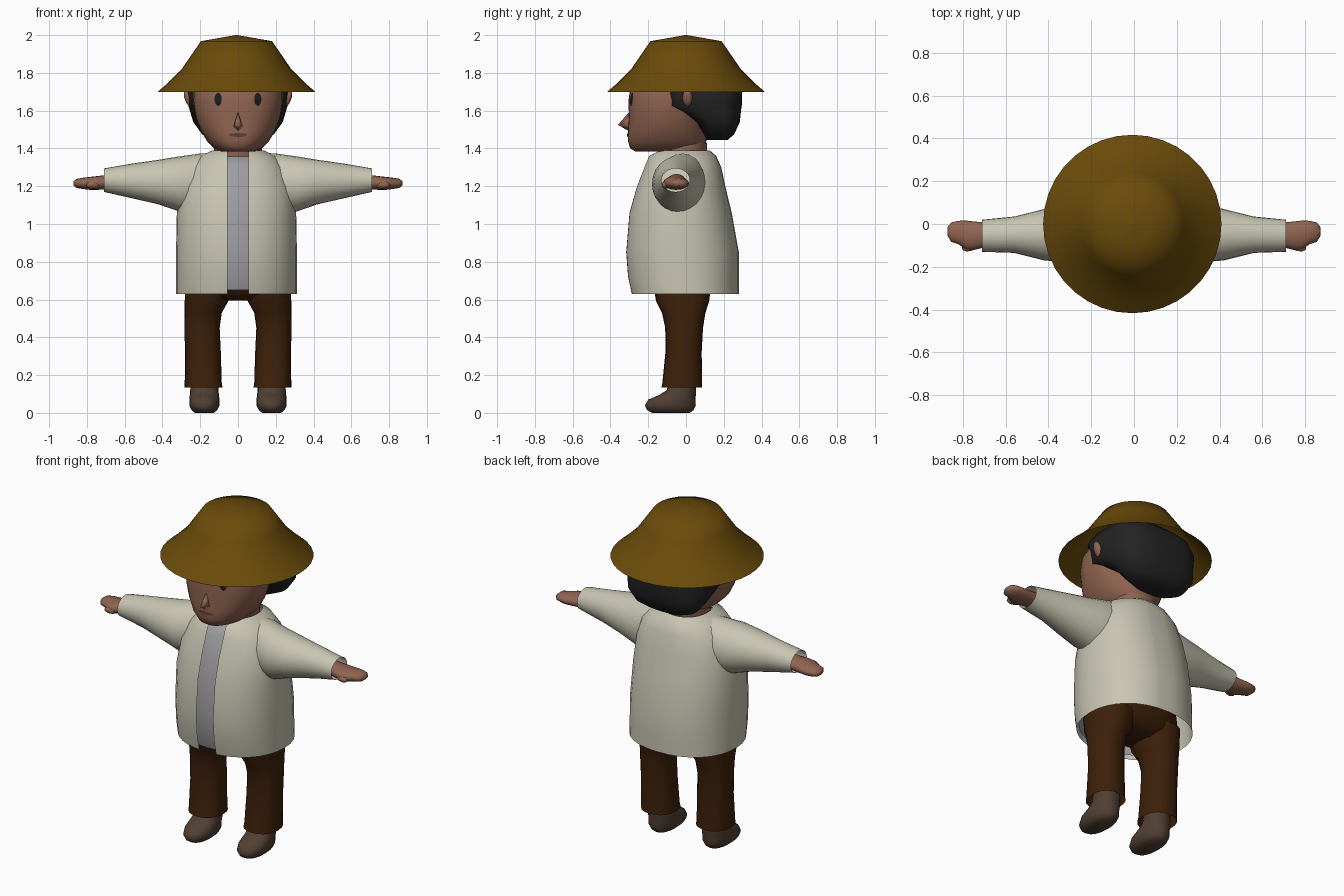
import bpy, bmesh, math
from mathutils import Vector
from mathutils.bvhtree import BVHTree

if "Cube" in bpy.data.objects:
    bpy.data.objects.remove(bpy.data.objects["Cube"])


def mat(name, r, g, b):
    m = bpy.data.materials.new(name)
    m.diffuse_color = (r, g, b, 1)
    m.use_nodes = True
    m.node_tree.nodes["Principled BSDF"].inputs["Base Color"].default_value = m.diffuse_color
    return m


STRAW = mat("straw", .145, .07, .003)
CREAM = mat("cream_cloth", .58, .56, .45)
SKIN = mat("skin", .28, .128, .082)
BROWN = mat("brown_cloth", .047, .0145, .003)
SHOE = mat("shoe_leather", .08, .05, .032)
HAIR = mat("black_hair", .017, .017, .017)
GREY = mat("grey_shirt", .34, .34, .36)
EYE = mat("eye_black", .012, .012, .012)
LIP = mat("lip", .13, .05, .035)


def finish(bm, name, m, angle=50):
    bmesh.ops.recalc_face_normals(bm, faces=bm.faces)
    me = bpy.data.meshes.new(name)
    bm.to_mesh(me)
    bm.free()
    ob = bpy.data.objects.new(name, me)
    bpy.context.collection.objects.link(ob)
    me.materials.append(m)
    bpy.ops.object.select_all(action='DESELECT')
    ob.select_set(True)
    bpy.context.view_layer.objects.active = ob
    bpy.ops.object.shade_smooth_by_angle(angle=math.radians(angle))
    return ob


def loft(rings, axis='z', n=28, power=2.0, caps=True):
    """Rings are (position, centre a, centre b, radius a, radius b) along an axis."""
    bm = bmesh.new()
    loops = []
    for t, ca, cb, ra, rb in rings:
        loop = []
        for i in range(n):
            w = 2 * math.pi * i / n
            c, s = math.cos(w), math.sin(w)
            a = ca + ra * math.copysign(abs(c) ** (2 / power), c)
            b = cb + rb * math.copysign(abs(s) ** (2 / power), s)
            loop.append(bm.verts.new((a, b, t) if axis == 'z' else (t, a, b)))
        loops.append(loop)
    for l0, l1 in zip(loops, loops[1:]):
        for i in range(n):
            j = (i + 1) % n
            bm.faces.new((l0[i], l0[j], l1[j], l1[i]))
    if caps:
        bm.faces.new(loops[0])
        bm.faces.new(loops[-1])
    return bm


def mirror_x(bm):
    """Copy a part to the other side."""
    geo = bmesh.ops.duplicate(bm, geom=bm.verts[:] + bm.edges[:] + bm.faces[:])["geom"]
    for v in geo:
        if isinstance(v, bmesh.types.BMVert):
            v.co.x *= -1
    return bm


def ball(place):
    """Sphere whose unit points are moved by a rule."""
    bm = bmesh.new()
    bmesh.ops.create_uvsphere(bm, u_segments=12, v_segments=8, radius=1)
    for v in bm.verts:
        v.co = place(*v.co)
    return bm


# Hat: open revolved shell with a low pointed crown
bm = loft([(1.70, -.008, 0, .417, .417), (1.745, -.008, 0, .365, .365), (1.82, -.008, 0, .29, .29),
           (1.89, -.008, 0, .242, .242), (1.968, -.008, 0, .188, .188), (1.985, -.008, 0, .09, .09),
           (2.0, -.008, 0, .006, .006)], n=36, caps=False)
bmesh.ops.holes_fill(bm, edges=[e for e in bm.edges if e.is_boundary and e.verts[0].co.z > 1.99])
finish(bm, "hat", STRAW)

# Head
bm = loft([(1.385, 0, -.10, .09, .17), (1.40, 0, -.10, .125, .195), (1.44, 0, -.10, .165, .208),
           (1.50, 0, -.10, .20, .207), (1.57, 0, -.095, .225, .207), (1.65, 0, -.09, .237, .215),
           (1.72, 0, -.07, .235, .225), (1.80, 0, -.03, .20, .20), (1.87, 0, 0, .11, .11)],
          n=36, power=2.2)
tree = BVHTree.FromBMesh(bm)
finish(bm, "head", SKIN)

# Hair wraps the back and sides of the head
bm = loft([(1.445, 0, .165, .12, .055), (1.475, 0, .175, .19, .08), (1.54, 0, .165, .237, .12),
           (1.59, 0, .12, .252, .17), (1.625, 0, .075, .262, .22), (1.70, 0, .07, .268, .228),
           (1.77, 0, .035, .25, .235), (1.83, 0, 0, .20, .20), (1.89, 0, 0, .10, .10)],
          n=32, power=3.0)
finish(bm, "hair", HAIR)

# Ears
bm = ball(lambda x, y, z: (.264 + .02 * x + .012 * z, .008 + .026 * y, 1.667 + .045 * z))
finish(mirror_x(bm), "ears", SKIN)

# Nose: small soft wedge
bm = bmesh.new()
top, tip = bm.verts.new((0, -.295, 1.60)), bm.verts.new((0, -.36, 1.525))
l, r, u = [bm.verts.new(p) for p in ((-.032, -.285, 1.515), (.032, -.285, 1.515), (0, -.30, 1.49))]
for f in ((top, l, tip), (top, tip, r), (l, u, tip), (u, r, tip), (top, r, u), (top, u, l)):
    bm.faces.new(f)
finish(bm, "nose", SKIN, 180)


def decal(name, cx, cz, rx, rz, m, twin=False):
    """Thin oval laid on the face surface."""
    bm = bmesh.new()

    def put(x, z):
        hit = tree.ray_cast(Vector((x, -1, z)), Vector((0, 1, 0)))[0]
        return bm.verts.new((x, hit.y - .004, z))
    mid = put(cx, cz)
    ring = [put(cx + rx * math.cos(i * math.pi / 8), cz + rz * math.sin(i * math.pi / 8)) for i in range(16)]
    for i in range(16):
        bm.faces.new((mid, ring[i], ring[(i + 1) % 16]))
    if twin:
        mirror_x(bm)
    bm.normal_update()
    bmesh.ops.reverse_faces(bm, faces=[f for f in bm.faces if f.normal.y > 0])
    me = bpy.data.meshes.new(name)
    bm.to_mesh(me)
    bm.free()
    me.materials.append(m)
    bpy.context.collection.objects.link(bpy.data.objects.new(name, me))


decal("eyes", .105, 1.66, .019, .035, EYE, True)
decal("mouth", 0, 1.471, .05, .01, LIP)

# Neck
finish(loft([(1.30, 0, -.02, .11, .11), (1.37, 0, -.015, .13, .125), (1.43, 0, -.015, .125, .125)]), "neck", SKIN)

# Jacket body, open hem and open front
body = [(.63, -.008, -.005, .32, .285), (.72, -.008, -.015, .32, .295), (.85, -.008, -.02, .32, .30),
        (1.06, -.008, -.03, .316, .272), (1.20, -.004, -.027, .30, .235), (1.30, 0, -.018, .26, .205),
        (1.36, 0, -.02, .20, .18), (1.39, 0, -.01, .135, .135)]


def slit(bm, half, keep_inside):
    """Keep or remove an upright strip at the front."""
    for s in (-1, 1):
        bmesh.ops.bisect_plane(bm, geom=bm.verts[:] + bm.edges[:] + bm.faces[:],
                               plane_co=(s * half, 0, 0), plane_no=(1, 0, 0))
    dead = []
    for f in bm.faces:
        c = f.calc_center_median()
        if (abs(c.x) < half and c.y < 0) != keep_inside:
            dead.append(f)
    bmesh.ops.delete(bm, geom=dead, context='FACES')


bm = loft(body, n=32, power=2.2, caps=False)
slit(bm, .055, False)
finish(bm, "jacket_body", CREAM)

# Shirt front behind the opening
bm = loft([(z - (.03 if z > 1.35 else -.02 if z < .7 else 0), a, b, ra - .015, rb - .012)
           for z, a, b, ra, rb in body], n=32, power=2.2, caps=False)
slit(bm, .22, True)
finish(bm, "shirt_front", GREY)

# Sleeves
bm = loft([(.08, -.01, 1.23, .11, .15), (.20, -.02, 1.213, .13, .16), (.31, -.045, 1.212, .135, .146),
           (.42, -.05, 1.222, .12, .118), (.56, -.05, 1.228, .085, .092), (.71, -.055, 1.232, .075, .062)],
          axis='x', n=24, caps=False)
finish(mirror_x(bm), "sleeves", CREAM)

# Hands and thumbs
bm = loft([(.64, -.05, 1.225, .05, .04), (.71, -.052, 1.22, .06, .038), (.75, -.055, 1.217, .067, .036),
           (.785, -.052, 1.215, .068, .034), (.82, -.04, 1.215, .055, .03), (.855, -.038, 1.215, .045, .024),
           (.872, -.035, 1.215, .02, .01)], axis='x', n=16)
finish(mirror_x(bm), "hands", SKIN)
bm = ball(lambda x, y, z: (.765 + .04 * x, -.105 + .022 * y - .008 * x, 1.207 + .02 * z))
finish(mirror_x(bm), "thumbs", SKIN)

# Trousers: hips and two legs, open at the cuffs
finish(loft([(.595, 0, -.02, .12, .09), (.63, 0, -.02, .26, .14), (.70, 0, -.02, .28, .17),
             (.82, 0, -.02, .26, .17)], power=2.4), "trouser_hips", BROWN)
bm = loft([(.135, .182, -.022, .10, .108), (.16, .184, -.02, .098, .105), (.32, .186, -.013, .095, .096),
           (.45, .19, -.01, .093, .10), (.53, .184, -.012, .098, .115), (.59, .167, -.018, .115, .14),
           (.68, .16, -.02, .12, .155)], n=20, power=2.3, caps=False)
finish(mirror_x(bm), "trouser_legs", BROWN)

# Shoes
bm = loft([(0, .178, -.08, .05, .10), (.015, .178, -.083, .068, .123), (.04, .178, -.083, .08, .135),
           (.07, .178, -.075, .08, .125), (.095, .178, -.045, .077, .097), (.12, .178, -.025, .075, .077),
           (.20, .178, -.015, .07, .068)], n=20, power=2.2)
finish(mirror_x(bm), "shoes", SHOE, 75)
